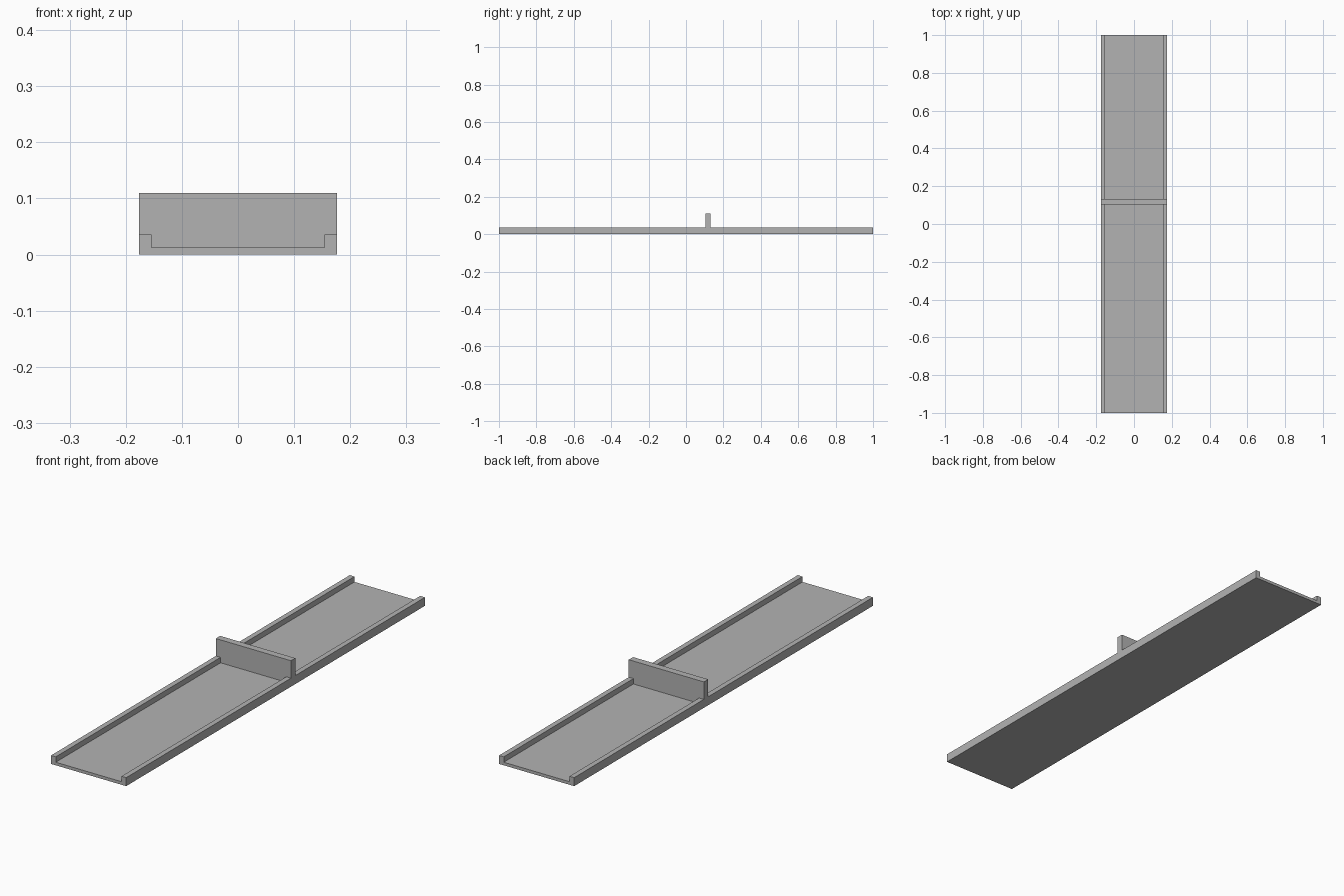
import bpy, bmesh

if "Cube" in bpy.data.objects:
    bpy.data.objects.remove(bpy.data.objects["Cube"])

W, INNER = 0.176, 0.154          # half widths: outer and between the rails
FLOOR, RAIL, TOP = 0.013, 0.036, 0.11

grey = bpy.data.materials.new("plain grey")
grey.diffuse_color = (0.45, 0.45, 0.45, 1)
grey.use_nodes = True
grey.node_tree.nodes["Principled BSDF"].inputs["Base Color"].default_value = grey.diffuse_color


def extrude_profile(name, half, y0, y1):
    """Mirror a half profile (x, z) across x = 0 and extrude it along y."""
    profile = half + [(-x, z) for x, z in reversed(half)]
    bm = bmesh.new()
    face = bm.faces.new([bm.verts.new((x, y0, z)) for x, z in profile])
    result = bmesh.ops.extrude_face_region(bm, geom=[face])
    verts = [g for g in result["geom"] if isinstance(g, bmesh.types.BMVert)]
    bmesh.ops.translate(bm, verts=verts, vec=(0, y1 - y0, 0))
    bmesh.ops.recalc_face_normals(bm, faces=bm.faces)
    mesh = bpy.data.meshes.new(name)
    bm.to_mesh(mesh)
    bm.free()
    mesh.materials.append(grey)
    obj = bpy.data.objects.new(name, mesh)
    bpy.context.collection.objects.link(obj)
    return obj


# Long shallow channel with a raised rail along each side
extrude_profile("channel_tray",
                [(W, 0), (W, RAIL), (INNER, RAIL), (INNER, FLOOR)], -1, 1)

# Upright cross wall, notched to sit over the rails
extrude_profile("cross_wall",
                [(INNER, FLOOR), (INNER, RAIL), (W, RAIL), (W, TOP)], 0.103, 0.132)
